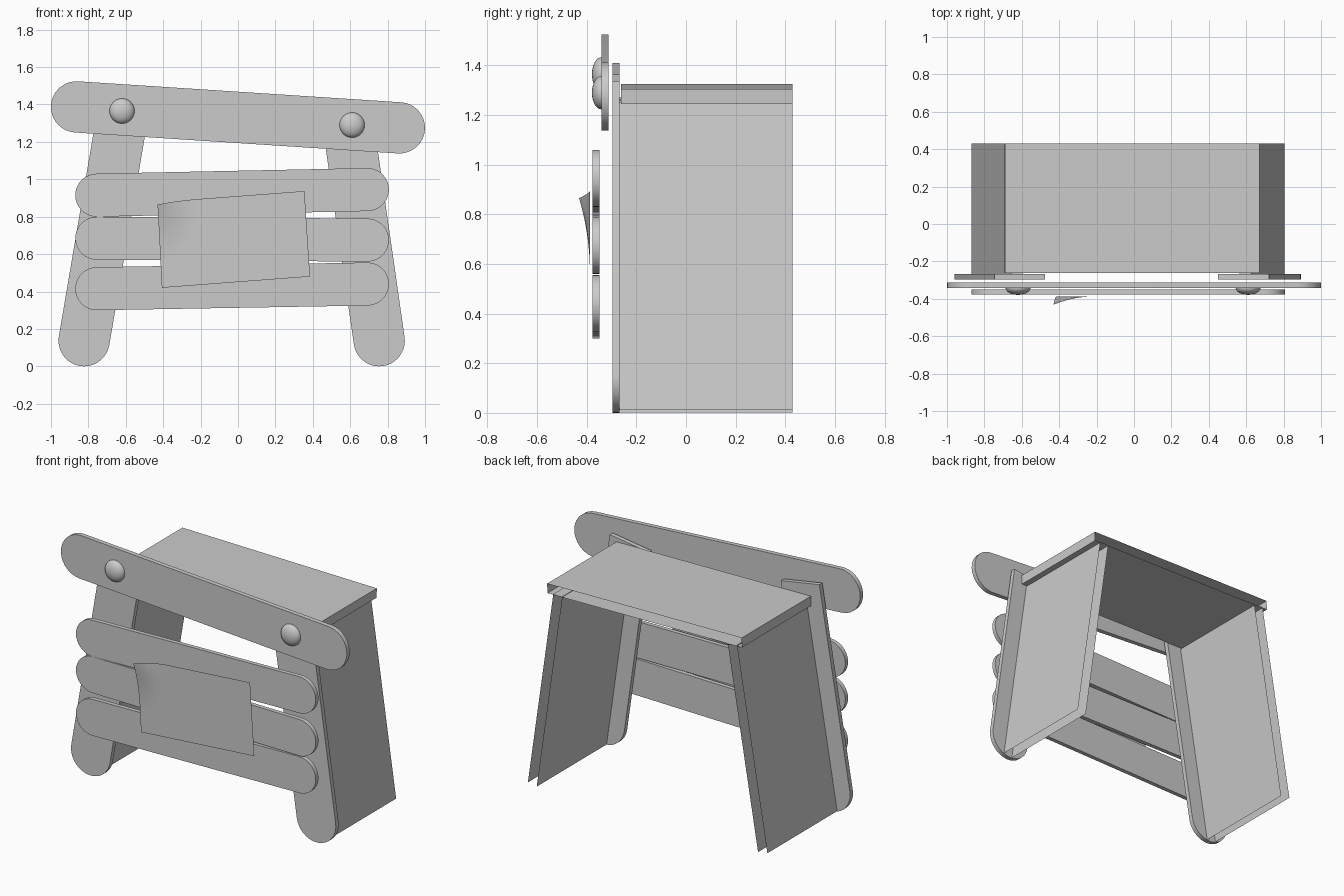
import bpy, bmesh, math
from mathutils import Vector

if "Cube" in bpy.data.objects:
    bpy.data.objects.remove(bpy.data.objects["Cube"])


def finish(name, bm, smooth=False, recalc=True):
    if recalc:
        bmesh.ops.recalc_face_normals(bm, faces=bm.faces)
    me = bpy.data.meshes.new(name)
    bm.to_mesh(me)
    bm.free()
    ob = bpy.data.objects.new(name, me)
    bpy.context.collection.objects.link(ob)
    if smooth:
        bpy.ops.object.select_all(action='DESELECT')
        ob.select_set(True)
        bpy.context.view_layer.objects.active = ob
        bpy.ops.object.shade_smooth_by_angle(angle=math.radians(35))
    return ob


def prism(name, pts, y0, y1, skip=(), back=True, smooth=False):
    """Extrude an xz outline along y; listed side edges may be left open."""
    bm = bmesh.new()
    f = [bm.verts.new((x, y0, z)) for x, z in pts]
    b = [bm.verts.new((x, y1, z)) for x, z in pts]
    bm.faces.new(f)
    if back:
        bm.faces.new(b[::-1])
    n = len(pts)
    for i in range(n):
        if i not in skip:
            j = (i + 1) % n
            bm.faces.new((f[j], f[i], b[i], b[j]))
    return finish(name, bm, smooth)


def plank(name, a, b, r, y0, y1, flat_end=False, seg=18):
    """Board with rounded ends from a to b (b may be cut square)."""
    a, b = Vector(a), Vector(b)
    d = (b - a).normalized()
    ang = math.atan2(d.y, d.x)

    def arc(c, start):
        return [(c.x + r * math.cos(start + math.pi * i / seg),
                 c.y + r * math.sin(start + math.pi * i / seg)) for i in range(seg + 1)]
    pts = arc(a, ang + math.pi / 2)
    end = arc(b, ang - math.pi / 2)
    pts += [end[0], end[-1]] if flat_end else end
    return prism(name, pts, y0, y1, smooth=True)


# Front legs, rounded at the foot and cut square at the top
plank("left_leg", (-0.823, 0.137), (-0.61, 1.387), 0.137, -0.297, -0.268, True)
plank("right_leg", (0.755, 0.137), (0.586, 1.315), 0.137, -0.297, -0.268, True)

# Sloping top board
plank("top_board", (-0.863, 1.387), (0.863, 1.275), 0.137, -0.341, -0.312)

# Three cross boards
for i, (zl, zr) in enumerate([(0.915, 0.945), (0.685, 0.675), (0.415, 0.44)]):
    plank(f"cross_board_{i + 1}", (-0.755, zl), (0.692, zr), 0.115, -0.376, -0.349)

# Domed nail heads
for name, x, z in (("left_nail", -0.62, 1.365), ("right_nail", 0.61, 1.29)):
    bm = bmesh.new()
    bmesh.ops.create_uvsphere(bm, u_segments=24, v_segments=16, radius=1)
    bmesh.ops.delete(bm, geom=[v for v in bm.verts if v.co.y > 0.01], context='VERTS')
    for v in bm.verts:
        v.co = (x + v.co.x * 0.067, -0.341 + v.co.y * 0.038, z + v.co.z * 0.067)
    finish(name, bm, True)

# Side walls, hollow and open at the bottom and back
prism("left_wall", [(-0.87, 0.012), (-0.805, 0.002), (-0.594, 1.26), (-0.657, 1.27)],
      -0.268, 0.43, skip=(0,), back=False)
prism("right_wall", [(0.805, 0.012), (0.743, 0.002), (0.565, 1.25), (0.627, 1.25)],
      -0.268, 0.43, skip=(0,), back=False)

# Slightly tilted roof, hollow and open at the back
prism("roof", [(-0.69, 1.325), (0.67, 1.305), (0.668, 1.245), (-0.692, 1.265)],
      -0.262, 0.43, back=False)

# Paper notice with a curled upper left corner
TL, TR = Vector((-0.43, 0.878)), Vector((0.355, 0.937))
BL, BR = Vector((-0.407, 0.42)), Vector((0.385, 0.48))
NX, NZ = 20, 16
bm = bmesh.new()
grid = []
for j in range(NZ + 1):
    row = []
    for i in range(NX + 1):
        p = BL.lerp(BR, i / NX).lerp(TL.lerp(TR, i / NX), j / NZ)
        s = math.hypot((p.x - TL.x) / 0.22, (p.y - TL.y) / 0.32)
        c = max(0.0, 1 - s) ** 2
        row.append(bm.verts.new((p.x, -0.387 - 0.044 * c, p.y - 0.013 * c)))
    grid.append(row)
for j in range(NZ):
    for i in range(NX):
        bm.faces.new((grid[j][i], grid[j][i + 1], grid[j + 1][i + 1], grid[j + 1][i]))
finish("paper_notice", bm, True, recalc=False)
